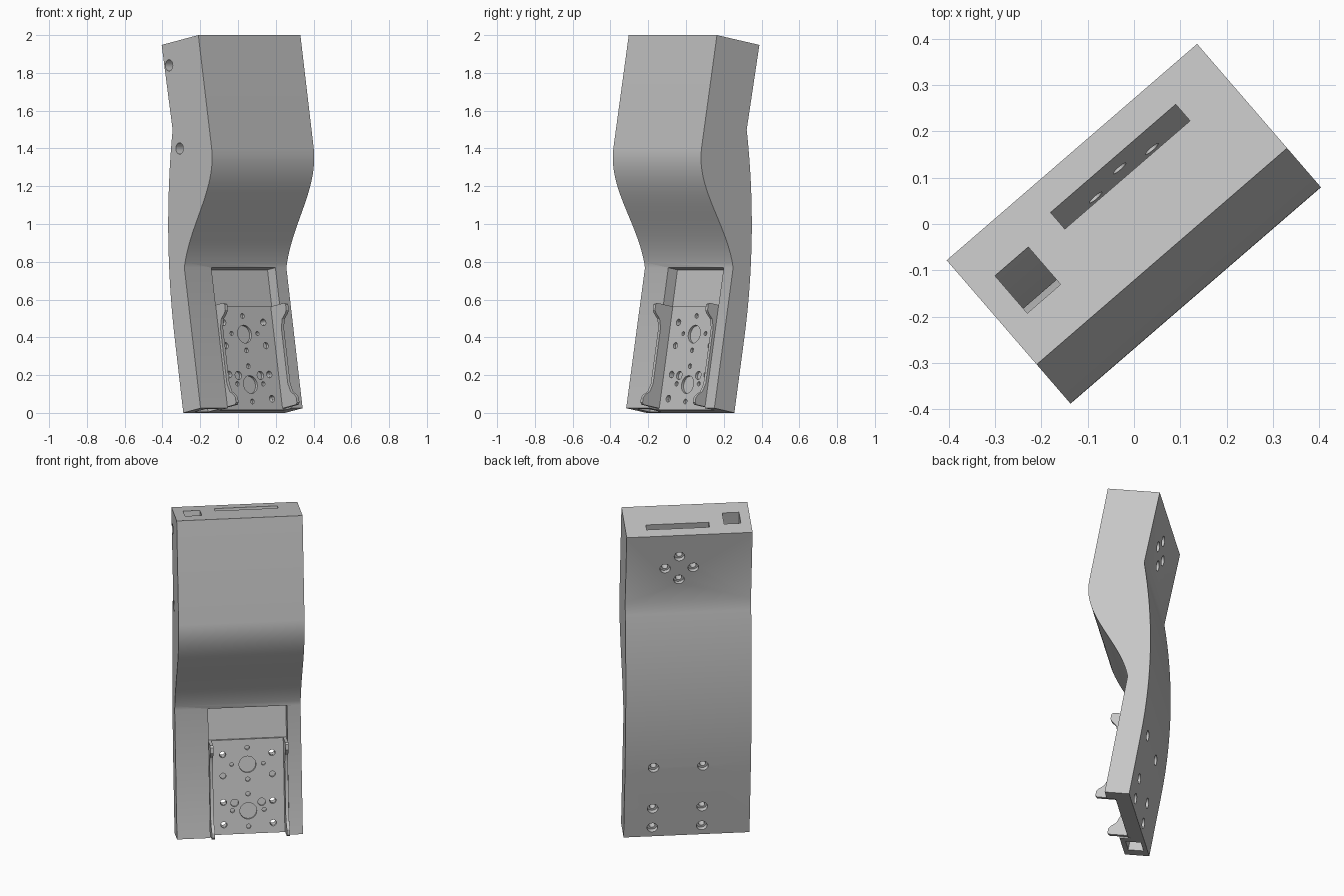
import bpy, bmesh, math
from mathutils import Vector
from mathutils.geometry import interpolate_bezier

if "Cube" in bpy.data.objects:
    bpy.data.objects.remove(bpy.data.objects["Cube"], do_unlink=True)

TURN = 0.7125            # turn of the whole part about z
HALF = 0.357             # half width of the body
MID = 0.055              # centre line of the bracket and bolt patterns
S = Vector((-0.174, 0.985))   # up along the leaning walls, as (depth, height)
T = Vector((0.985, 0.174))    # out from the leaning walls

grey = bpy.data.materials.new("light_grey")
grey.use_nodes = True
colour = (0.56, 0.56, 0.56, 1)
grey.diffuse_color = colour
grey.node_tree.nodes["Principled BSDF"].inputs["Base Color"].default_value = colour


def low(s, t):
    """Point in the frame of the lower front wall."""
    return Vector((0.11, 0.025)) + s * S + t * T


def pos(u, p):
    return Vector((u, -p[0], p[1]))


def finish(name, bm):
    bmesh.ops.recalc_face_normals(bm, faces=bm.faces)
    mesh = bpy.data.meshes.new(name)
    bm.to_mesh(mesh)
    bm.free()
    mesh.materials.append(grey)
    ob = bpy.data.objects.new(name, mesh)
    ob.rotation_euler.z = TURN
    bpy.context.collection.objects.link(ob)
    return ob


def prism(name, profile, u0, u1):
    """Side profile extruded across the width."""
    bm = bmesh.new()
    face = bm.faces.new([bm.verts.new(pos(u0, p)) for p in profile])
    out = bmesh.ops.extrude_face_region(bm, geom=[face])["geom"]
    verts = [g for g in out if isinstance(g, bmesh.types.BMVert)]
    bmesh.ops.translate(bm, verts=verts, vec=(u1 - u0, 0, 0))
    return finish(name, bm)


def rod(a, b, r, r_end=None):
    """Round cutter from a to b."""
    bm = bmesh.new()
    axis = b - a
    bmesh.ops.create_cone(bm, cap_ends=True, segments=24, radius1=r,
                          radius2=r if r_end is None else r_end, depth=axis.length)
    turn = axis.to_track_quat('Z', 'Y').to_matrix()
    for v in bm.verts:
        v.co = turn @ v.co + (a + b) / 2
    return finish("cutter", bm)


def cut(target, cutter):
    cutter.hide_render = True
    mod = target.modifiers.new("cut", 'BOOLEAN')
    mod.operation = 'DIFFERENCE'
    mod.solver = 'EXACT'
    mod.object = cutter
    bpy.context.view_layer.update()
    with bpy.context.temp_override(object=target, active_object=target):
        bpy.ops.object.modifier_apply(modifier=mod.name)
    bpy.data.objects.remove(cutter, do_unlink=True)


# Body: straight leaning ends, S-curved front, single arc at the back
def flat(p):
    return Vector((p[0], p[1], 0))


front = interpolate_bezier(flat((0.2, 1.4)), flat((0.235, 1.18)),
                           flat((0.02, 1.0)), flat(low(0.755, 0)), 25)
RADIUS = 3.5
back = []
for i in range(17):
    a = math.radians(-10 + 18.2 * i / 16)
    back.append((-0.152 + RADIUS * (1 - math.cos(a)), 1.0 + RADIUS * math.sin(a)))
profile = [(0.092, 2.0)] + [p.to_2d() for p in front] + [low(0, 0), low(0, -0.142)]
profile += back + [(-0.205, 1.948)]
body = prism("body", profile, -HALF, HALF)

# Bracket recess, open at the bottom
R0, R1 = -0.168, 0.28
cut(body, prism("cutter", [low(-0.1, -0.065), low(-0.1, 0.2),
                           low(0.755, 0.2), low(0.755, -0.065)], R0, R1))

# Square cable channel running the full height
path = [(-0.08, 2.1, .055), (0.037, 1.42, .055), (0.01, 1.2, .055),
        (-0.035, 1.0, .05), (-0.078, 0.78, .042), (-0.063, 0.6, .045), (0.057, -0.1, .045)]
cut(body, prism("cutter", [(c + h, z) for c, z, h in path]
                + [(c - h, z) for c, z, h in reversed(path)], -0.30, -0.205))

# Slot in the top
top = Vector((-0.114, 1.97))
cut(body, prism("cutter", [top + S * s + T * t for s, t in
                           ((0.1, -.024), (0.1, .024), (-0.4, .024), (-0.4, -.024))],
                -0.12, 0.237))

# Diamond of counterbored holes in the upper back
for du, ds in ((0.08, 0), (-0.08, 0), (0, 0.08), (0, -0.08)):
    c = Vector((-0.16, 1.725)) + S * ds
    u = MID + du
    cut(body, rod(pos(u, c - T * 0.1), pos(u, c + T * 0.025), 0.03))
    cut(body, rod(pos(u, c - T * 0.1), pos(u, c + T * 0.13), 0.018))

# Bolt holes through the lower back into the recess
BOLTS = [(MID + side * 0.14, s) for side in (-1, 1) for s in (0.06, 0.19, 0.47)]
for u, s in BOLTS:
    cut(body, rod(pos(u, low(s, -0.25)), pos(u, low(s, -0.115)), 0.03))
    cut(body, rod(pos(u, low(s, -0.25)), pos(u, low(s, 0)), 0.017))

# Blind holes in the right end wall
for p in ((-0.145, 1.84), (0.053, 1.88), (-0.06, 1.4), (0.138, 1.44)):
    cut(body, rod(pos(-HALF - 0.02, p), pos(-HALF + 0.06, p), 0.03))

# Bracket plate with its hole pattern: offset, height, radius
plate = prism("bracket_plate", [low(0.003, -0.066), low(0.003, -0.05),
                                low(0.555, -0.05), low(0.555, -0.066)],
              R0 + 0.001, R1 - 0.001)
centre_holes = [(0.136, .048), (0.407, .048), (0.505, .013), (0.32, .013),
                (0.235, .013), (0.045, .013)]
paired_holes = [(0.09, 0.41, .011), (0.14, 0.345, .017),
                (0.077, 0.185, .022), (0.09, 0.14, .012)]
holes = [(MID, s, r) for s, r in centre_holes]
holes += [(MID + side * d, s, r) for side in (-1, 1) for d, s, r in paired_holes]
holes += [(u, s, 0.018) for u, s in BOLTS]
for u, s, r in holes:
    cut(plate, rod(pos(u, low(s, -0.1)), pos(u, low(s, 0)), r))

# Bracket side flanges with drilled ears at both ends
outline = [(.008, -.064), (.008, .06), (.018, .07), (.045, .07), (.06, .06), (.085, .03),
           (.13, .015), (.43, .015), (.475, .03), (.5, .06), (.515, .07),
           (.545, .07), (.555, .06), (.555, -.064)]
flanges = []
for name, u in (("right_flange", R0 + 0.002), ("left_flange", R1 - 0.02)):
    flange = prism(name, [low(s, t) for s, t in outline], u, u + 0.018)
    for s in (0.033, 0.528):
        c = low(s, 0.045)
        cut(flange, rod(pos(u - 0.05, c), pos(u + 0.07, c), 0.014))
    flanges.append(flange)

# Smooth the curved walls, keep the edges sharp
bpy.ops.object.select_all(action='DESELECT')
for ob in [body, plate] + flanges:
    ob.select_set(True)
bpy.context.view_layer.objects.active = body
bpy.ops.object.shade_smooth_by_angle(angle=math.radians(25))
